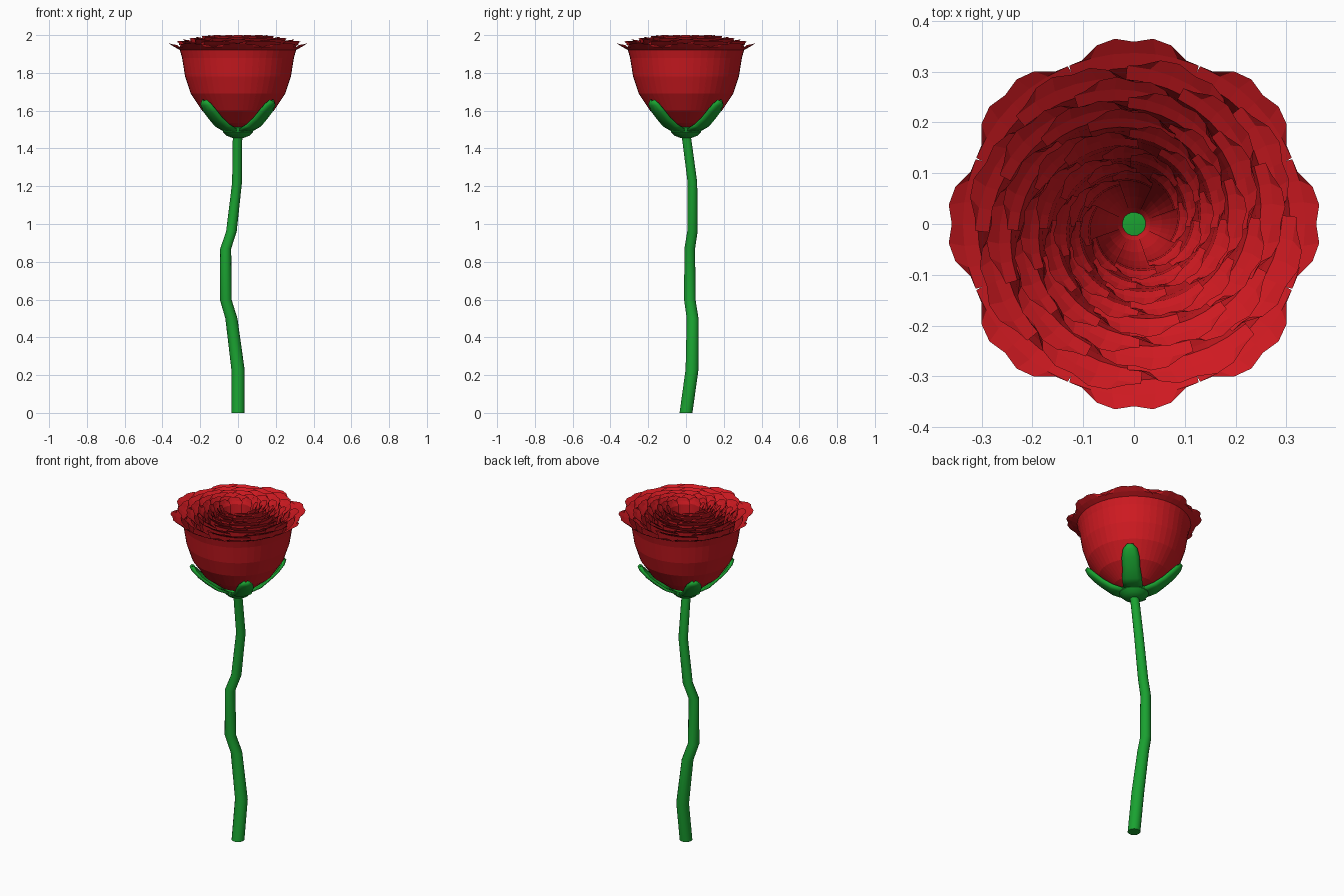
import bpy
import math
import random

if "Cube" in bpy.data.objects:
    bpy.data.objects.remove(bpy.data.objects["Cube"])

random.seed(4)


def material(name, rgb):
    m = bpy.data.materials.new(name)
    m.diffuse_color = (*rgb, 1)
    m.use_nodes = True
    m.node_tree.nodes["Principled BSDF"].inputs["Base Color"].default_value = m.diffuse_color
    return m


RED = material("petal_red", (0.62, 0.01, 0.015))
GREEN = material("stem_green", (0.01, 0.36, 0.03))


def make(name, verts, faces, mat):
    me = bpy.data.meshes.new(name)
    me.from_pydata(verts, [], faces)
    me.materials.append(mat)
    ob = bpy.data.objects.new(name, me)
    bpy.context.collection.objects.link(ob)
    return ob


def tube(name, sections, sides, mat):
    """Capped loft of level circles given as (x, y, z, radius)."""
    verts, faces = [], []
    for x, y, z, r in sections:
        for k in range(sides):
            a = 2 * math.pi * k / sides
            verts.append((x + r * math.cos(a), y + r * math.sin(a), z))
    for i in range(len(sections) - 1):
        for k in range(sides):
            n = (k + 1) % sides
            b = i * sides
            faces.append((b + k, b + n, b + sides + n, b + sides + k))
    faces.append(tuple(reversed(range(sides))))
    faces.append(tuple(range(len(verts) - sides, len(verts))))
    ob = make(name, verts, faces, mat)
    bpy.context.view_layer.objects.active = ob
    ob.select_set(True)
    bpy.ops.object.shade_smooth_by_angle(angle=math.radians(40))
    ob.select_set(False)
    return ob


def grid_faces(rows, cols, base=0):
    return [(base + i * cols + j, base + i * cols + j + 1,
             base + (i + 1) * cols + j + 1, base + (i + 1) * cols + j)
            for i in range(rows - 1) for j in range(cols - 1)]


# Crooked, tapering stem
tube("stem", [(0, 0, 0, .035), (0, .032, .23, .035), (-.035, .035, .50, .032),
              (-.065, .02, .60, .031), (-.065, .02, .87, .029),
              (-.035, .034, .96, .028), (-.005, .034, 1.22, .026),
              (-.003, .005, 1.44, .025), (0, 0, 1.47, .025)], 14, GREEN)

# Swollen base under the bloom
tube("flower_base", [(0, 0, 1.455, .027), (0, 0, 1.467, .06), (0, 0, 1.487, .08),
                     (0, 0, 1.508, .077), (0, 0, 1.522, .05), (0, 0, 1.525, .006)],
     16, GREEN)

# Petal profile as (radius, height) and the rim: (height-edge width factors)
PROFILE = [(.02, 1.495), (.11, 1.535), (.19, 1.60), (.25, 1.69), (.28, 1.78),
           (.296, 1.88), (.308, 1.922), (.337, 1.937), (.368, 1.955)]
WIDTH = [1, 1, 1, 1, 1, 1, 1, .97, .78]
COLS = [-1, -.66, -.33, 0, .33, .66, 1]


def petal_ring(name, scale, top, count, phase, half, skew):
    verts, faces = [], []
    stretch = (top - 1.495) / (1.955 - 1.495)
    for p in range(count):
        base = len(verts)
        mid = phase + 2 * math.pi * p / count
        wob = random.uniform(-.006, .006) if skew else 0
        for (r, z), w in zip(PROFILE, WIDTH):
            t = (z - 1.495) / .46
            for c in COLS:
                a = mid + c * half * w
                rr = r * scale + (skew * c + wob) * t
                zz = 1.495 + (z - 1.495) * stretch
                # lip edge is rounded at the corners and dented in the middle
                if t > .99:
                    rr -= scale * (.03 * abs(c) ** 3 + (.009 if c == 0 else 0))
                    zz -= .008 * abs(c) ** 3
                verts.append((max(rr, .006) * math.cos(a),
                              max(rr, .006) * math.sin(a), zz))
        faces += grid_faces(len(PROFILE), len(COLS), base)
    return make(name, verts, faces, RED)


# Nested petal rings, outermost first: scale, top height
RINGS = [(1, 1.955), (.89, 1.968), (.79, 1.976), (.69, 1.984), (.6, 1.99),
         (.51, 1.996), (.43, 2.0), (.36, 2.0), (.29, 1.998)]
for i, (s, top) in enumerate(RINGS):
    petal_ring(f"petals_{i + 1}", s, top, 8, i * math.pi / 8,
               .40 if i == 0 else .45, 0 if i == 0 else .016 * s + .003)

# Four sepals hugging the bloom on the diagonals: radius, height, half width
SEPAL = [(.05, 1.495, .05), (.115, 1.522, .052), (.165, 1.56, .046),
         (.208, 1.60, .046), (.237, 1.635, .036), (.247, 1.658, .012)]
for q in range(4):
    a = math.pi / 4 + q * math.pi / 2
    verts = []
    for r, z, w in SEPAL:
        for c in (-1, -.5, 0, .5, 1):
            out = r + .012 - .012 * c * c
            verts.append((out * math.cos(a) - c * w * math.sin(a),
                          out * math.sin(a) + c * w * math.cos(a),
                          z - .006 * (1 - c * c)))
    sepal = make(f"sepal_{q + 1}", verts, grid_faces(len(SEPAL), 5), GREEN)
    sepal.data.shade_smooth()
    mod = sepal.modifiers.new("thickness", 'SOLIDIFY')
    mod.thickness = .014
    mod.offset = 0
